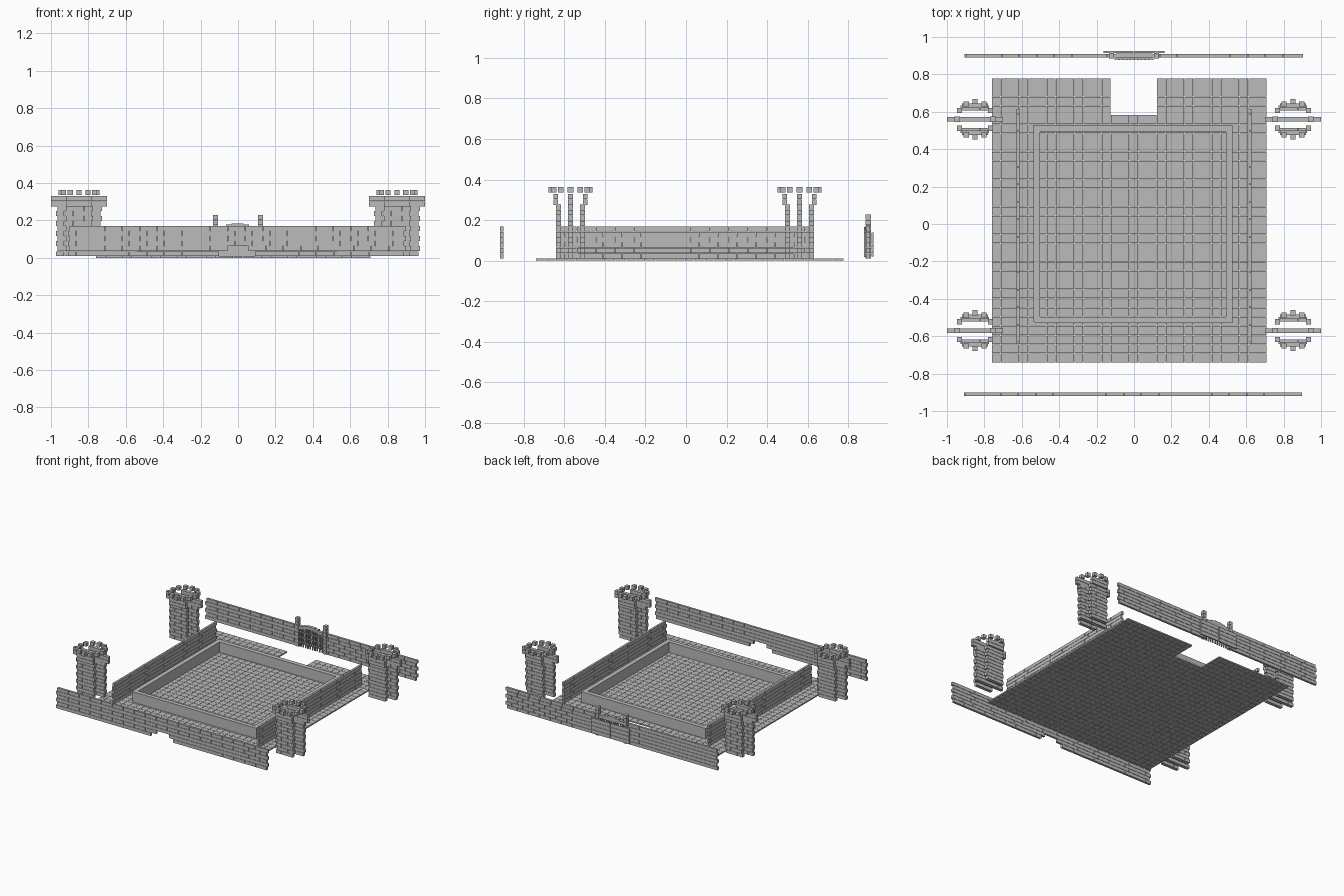
import bpy, bmesh, math
from mathutils import Matrix, Vector

cube = bpy.data.objects.get("Cube")
if cube:
    bpy.data.objects.remove(cube)

stone = bpy.data.materials.new("grey_stone")
stone.use_nodes = True
grey = (0.5, 0.5, 0.5, 1)
stone.diffuse_color = grey
stone.node_tree.nodes["Principled BSDF"].inputs["Base Color"].default_value = grey

GAP = 0.002
ROW = 0.0268
BRICK = 0.094


def box(bm, x0, x1, y0, y1, z0, z1):
    mat = Matrix.Translation(((x0 + x1) / 2, (y0 + y1) / 2, (z0 + z1) / 2))
    mat = mat @ Matrix.Diagonal((x1 - x0, y1 - y0, z1 - z0, 1))
    bmesh.ops.create_cube(bm, size=1, matrix=mat)


def finish(name, bm):
    mesh = bpy.data.meshes.new(name)
    bm.to_mesh(mesh)
    bm.free()
    mesh.materials.append(stone)
    obj = bpy.data.objects.new(name, mesh)
    bpy.context.collection.objects.link(obj)
    return obj


def courses(bm, length, cx, cy, z0, rows, thick, openings=(), step=0.01):
    """Running-bond brick panel along x; openings are (x0, x1, z_top)."""
    for r in range(rows):
        za, zb = z0 + r * ROW, z0 + (r + 1) * ROW - GAP
        shift = step / 2 if r % 2 else -step / 2
        spans = [(cx - length / 2 + shift, cx + length / 2 + shift)]
        for a, b, top in openings:
            if za < top - 0.005:
                spans = [s for u, v in spans for s in ((u, min(v, a)), (max(u, b), v)) if s[1] > s[0]]
        for u, v in spans:
            x = u
            nxt = u + (BRICK if r % 2 else BRICK / 2)
            while x < v - 0.004:
                end = v if nxt > v - 0.015 else nxt
                box(bm, x, end - GAP, cy - thick / 2, cy + thick / 2, za, zb)
                x, nxt = end, end + BRICK


# Tiled floor with the gateway notch
bm = bmesh.new()
nx, ny = 30, 31
tx, ty = 1.47 / nx, 1.52 / ny
for i in range(nx):
    for j in range(ny):
        x, y = -0.76 + i * tx, -0.74 + j * ty
        if -0.12 < x + tx / 2 < 0.11 and y + ty / 2 > 0.58:
            continue
        box(bm, x, x + tx - GAP, y, y + ty - GAP, 0, 0.01)
finish("tiled_floor", bm)

# Low smooth frame around the courtyard
bm = bmesh.new()
box(bm, -0.537, -0.502, -0.525, 0.53, 0.01, 0.09)
box(bm, 0.492, 0.527, -0.53, 0.525, 0.01, 0.09)
box(bm, -0.502, 0.527, 0.493, 0.527, 0.01, 0.09)
box(bm, -0.53, 0.492, -0.53, -0.498, 0.01, 0.09)
finish("courtyard_frame", bm)

# Front wall with stepped drain opening
bm = bmesh.new()
courses(bm, 1.80, -0.005, -0.91, 0.01, 6, 0.017, [(-0.1, 0.09, 0.03), (-0.055, 0.055, 0.06)])
finish("front_wall", bm)

# Back wall with gateway
bm = bmesh.new()
courses(bm, 1.80, 0, 0.90, 0.01, 6, 0.017, [(-0.1, 0.1, 0.145)])
finish("back_wall", bm)

# Side walls
for name, x in (("left_wall", 0.62), ("right_wall", -0.62)):
    bm = bmesh.new()
    courses(bm, 1.25, -0.012, 0, 0.01, 6, 0.016)
    bmesh.ops.rotate(bm, verts=bm.verts, matrix=Matrix.Rotation(math.pi / 2, 3, "Z"))
    bmesh.ops.translate(bm, verts=bm.verts, vec=Vector((x, 0, 0)))
    finish(name, bm)

# Gate posts
bm = bmesh.new()
for s in (-1, 1):
    for r in range(8):
        box(bm, s * 0.12 - 0.013, s * 0.12 + 0.013, 0.886, 0.914,
            0.01 + r * 0.0275, 0.0355 + r * 0.0275)
finish("gate_posts", bm)

# Portcullis: upright bars under an arch, tied by cross bars
bm = bmesh.new()
for i in range(11):
    x = -0.1 + i * 0.02
    box(bm, x - 0.004, x + 0.004, 0.878, 0.886, 0.018, 0.135 + 0.03 * math.cos(x * 14))
for z in (0.05, 0.09, 0.13):
    box(bm, -0.105, 0.105, 0.879, 0.885, z, z + 0.006)
finish("portcullis", bm)

# Stepped arch cap above the gate
bm = bmesh.new()
box(bm, -0.1, 0.1, 0.888, 0.912, 0.145, 0.17)
box(bm, -0.065, 0.06, 0.888, 0.912, 0.17, 0.178)
box(bm, -0.035, 0.03, 0.888, 0.912, 0.178, 0.184)
finish("gate_arch", bm)

# Two outer door leaves made of planks
bm = bmesh.new()
for x0 in (-0.163, 0.003):
    for r in range(4):
        box(bm, x0, x0 + 0.16, 0.915, 0.925, 0.02 + r * 0.03, 0.048 + r * 0.03)
finish("gate_doors", bm)


# Corner towers: three slabs, wider head courses and a ring of merlons
def tower(name, cx, cy):
    bm = bmesh.new()
    for off, low, high, flare in ((-0.06, 0.145, 0.14, -0.013), (0, 0.24, 0.30, 0), (0.06, 0.145, 0.14, 0.013)):
        courses(bm, low, cx, cy + off, 0.01, 10, 0.025, step=0.008)
        y = cy + off + flare
        for z in (0.275, 0.303):
            box(bm, cx - high / 2, cx + high / 2, y - 0.012, y + 0.012, z, z + 0.026)
    finish(name + "_slabs", bm)
    bm = bmesh.new()
    for k in range(12):
        a = k * math.pi / 6
        x, y = cx + 0.095 * math.cos(a), cy + 0.095 * math.sin(a)
        box(bm, x - 0.014, x + 0.014, y - 0.014, y + 0.014, 0.335, 0.362)
    finish(name + "_merlons", bm)


for side, x in (("left", 0.85), ("right", -0.85)):
    for end, y in (("front", -0.57), ("back", 0.56)):
        tower(f"{end}_{side}_tower", x, y)
